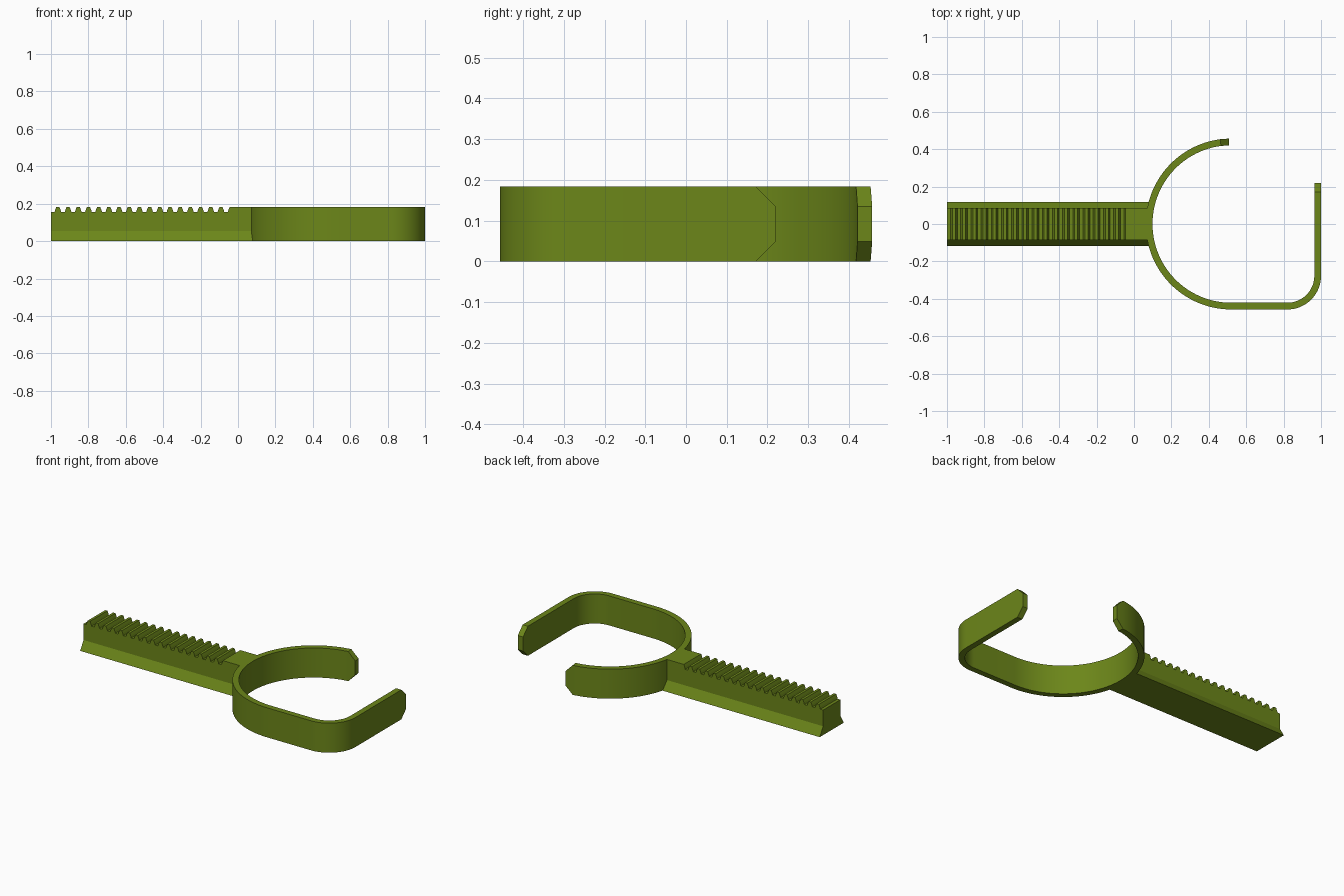
import bpy, bmesh, math

if "Cube" in bpy.data.objects:
    bpy.data.objects.remove(bpy.data.objects["Cube"])

H, R, T = 0.183, 0.457, 0.036      # height, outer ring radius, wall thickness
CX = 0.52                          # ring centre x

mat = bpy.data.materials.new("olive_green")
mat.diffuse_color = (0.15, 0.24, 0.01, 1)
mat.use_nodes = True
mat.node_tree.nodes["Principled BSDF"].inputs["Base Color"].default_value = mat.diffuse_color


def finish(bm, name):
    bmesh.ops.remove_doubles(bm, verts=bm.verts, dist=1e-5)
    bmesh.ops.recalc_face_normals(bm, faces=bm.faces)
    me = bpy.data.meshes.new(name)
    bm.to_mesh(me)
    bm.free()
    ob = bpy.data.objects.new(name, me)
    bpy.context.collection.objects.link(ob)
    me.materials.append(mat)
    return ob


# Open hook band: path of (x, y, outward normal x, y, bottom z, top z)
CH = 0.048                         # chamfer at both tips
path = []
def arc(cx, cy, r, a0, a1, n):
    for i in range(n + 1):
        a = math.radians(a0 + (a1 - a0) * i / n)
        c, s = math.cos(a), math.sin(a)
        path.append([cx + r * c, cy + r * s, c, s, 0, H])

arc(CX, 0, R, 91.5, 97.5, 1)       # chamfered tip of the round arm
path[0][4:] = [CH, H - CH]
path.pop()
arc(CX, 0, R, 97.5, 270, 64)       # large half ring
arc(0.82, -R + 0.18, 0.18, 270, 360, 28)   # rounded corner
path.append([1, 0.22 - CH, 1, 0, 0, H])    # straight arm with chamfered tip
path.append([1, 0.22, 1, 0, CH, H - CH])

bm = bmesh.new()
sections = []
for x, y, nx, ny, z0, z1 in path:
    xi, yi = x - nx * T, y - ny * T
    sections.append([bm.verts.new(p) for p in
                     ((x, y, z0), (x, y, z1), (xi, yi, z1), (xi, yi, z0))])
for a, b in zip(sections, sections[1:]):
    for k in range(4):
        j = (k + 1) % 4
        bm.faces.new((a[k], a[j], b[j], b[k]))
bm.faces.new(sections[0])
bm.faces.new(sections[-1])
band = finish(bm, "hook_band")
bpy.context.view_layer.objects.active = band
band.select_set(True)
bpy.ops.object.shade_smooth_by_angle(angle=math.radians(25))

# Toothed bar: rack side profile extruded across, on a flared base
X0, X1, W, WB, ZB, ZR = -1.0, 0.085, 0.085, 0.118, 0.055, 0.155
pitch = 0.0545
tooth = [(-0.018, ZR), (-0.014, ZR + 0.013), (-0.008, H),
         (0.008, H), (0.014, ZR + 0.013), (0.018, ZR)]
profile = [(X0, ZB), (X0, ZR)]
for i in range(17):
    cx = -0.963 + pitch * i
    profile += [(cx + dx, z) for dx, z in tooth]
cx = -0.963 + pitch * 17
profile += [(cx + dx, z) for dx, z in tooth[:3]]
profile += [(X1, H), (X1, ZB)]

bm = bmesh.new()
front = [bm.verts.new((x, -W, z)) for x, z in profile]
back = [bm.verts.new((x, W, z)) for x, z in profile]
bm.faces.new(front)
bm.faces.new(back)
for k in range(len(profile) - 1):
    bm.faces.new((front[k], front[k + 1], back[k + 1], back[k]))
# flared base shares the lower edge of the rack
foot = {(x, s): bm.verts.new((x, s * WB, 0)) for x in (X0, X1) for s in (-1, 1)}
for row, s in ((front, -1), (back, 1)):
    bm.faces.new((row[0], row[-1], foot[X1, s], foot[X0, s]))
for k, x in ((0, X0), (-1, X1)):
    bm.faces.new((front[k], back[k], foot[x, 1], foot[x, -1]))
bm.faces.new((foot[X0, -1], foot[X1, -1], foot[X1, 1], foot[X0, 1]))
finish(bm, "rack_bar")
